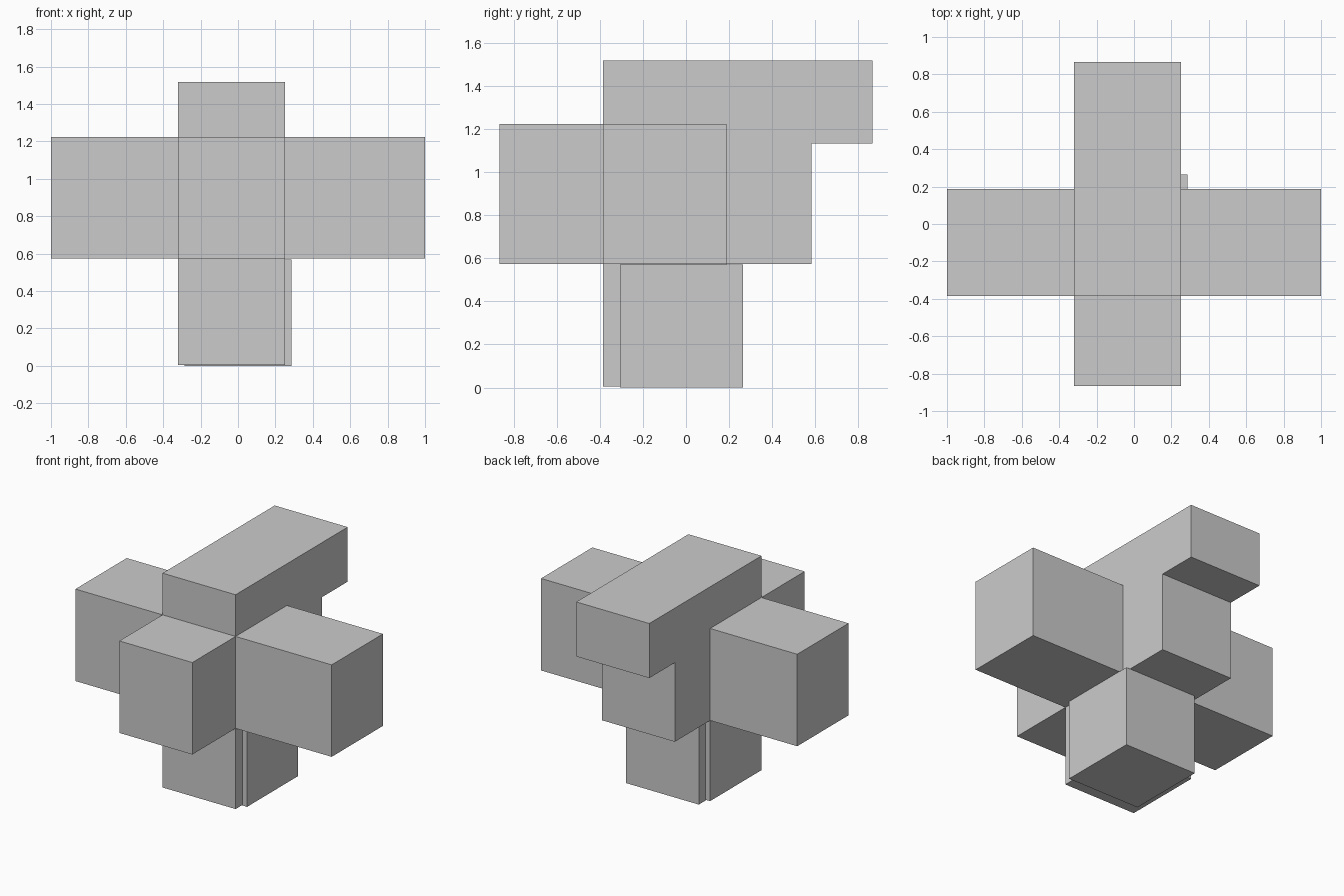
import bpy

if "Cube" in bpy.data.objects:
    bpy.data.objects.remove(bpy.data.objects["Cube"])

X0, X1 = -0.32, 0.25      # core width
Y0, Y1 = -0.384, 0.188    # arm and post depth
Z0, Z1 = 0.574, 1.223     # middle level


def extrude_x(name, profile, xa, xb):
    """Solid from a y-z outline (anticlockwise seen from +x) between two x values."""
    n = len(profile)
    verts = [(x, y, z) for x in (xa, xb) for y, z in profile]
    faces = [tuple(reversed(range(n))), tuple(range(n, 2 * n))]
    faces += [(i, (i + 1) % n, (i + 1) % n + n, i + n) for i in range(n)]
    mesh = bpy.data.meshes.new(name)
    mesh.from_pydata(verts, [], faces)
    mesh.update()
    obj = bpy.data.objects.new(name, mesh)
    bpy.context.collection.objects.link(obj)
    return obj


def rect(ya, yb, za, zb):
    return [(ya, za), (yb, za), (yb, zb), (ya, zb)]


# Core: post, front and back stubs, and overhanging top beam in one outline
extrude_x("core", [
    (Y0, 0.005), (Y1, 0.005), (Y1, Z0), (0.582, Z0),
    (0.582, 1.132), (0.866, 1.132), (0.866, 1.517), (Y0, 1.517),
    (Y0, Z1), (-0.866, Z1), (-0.866, Z0), (Y0, Z0),
], X0, X1)

# Side arms
extrude_x("left_arm", rect(Y0, Y1, Z0, Z1), -1.0, X0)
extrude_x("right_arm", rect(Y0, Y1, Z0, Z1), X1, 1.0)

# Slightly offset foot block
extrude_x("foot_block", rect(-0.306, 0.264, 0.0, 0.57), -0.285, 0.285)
